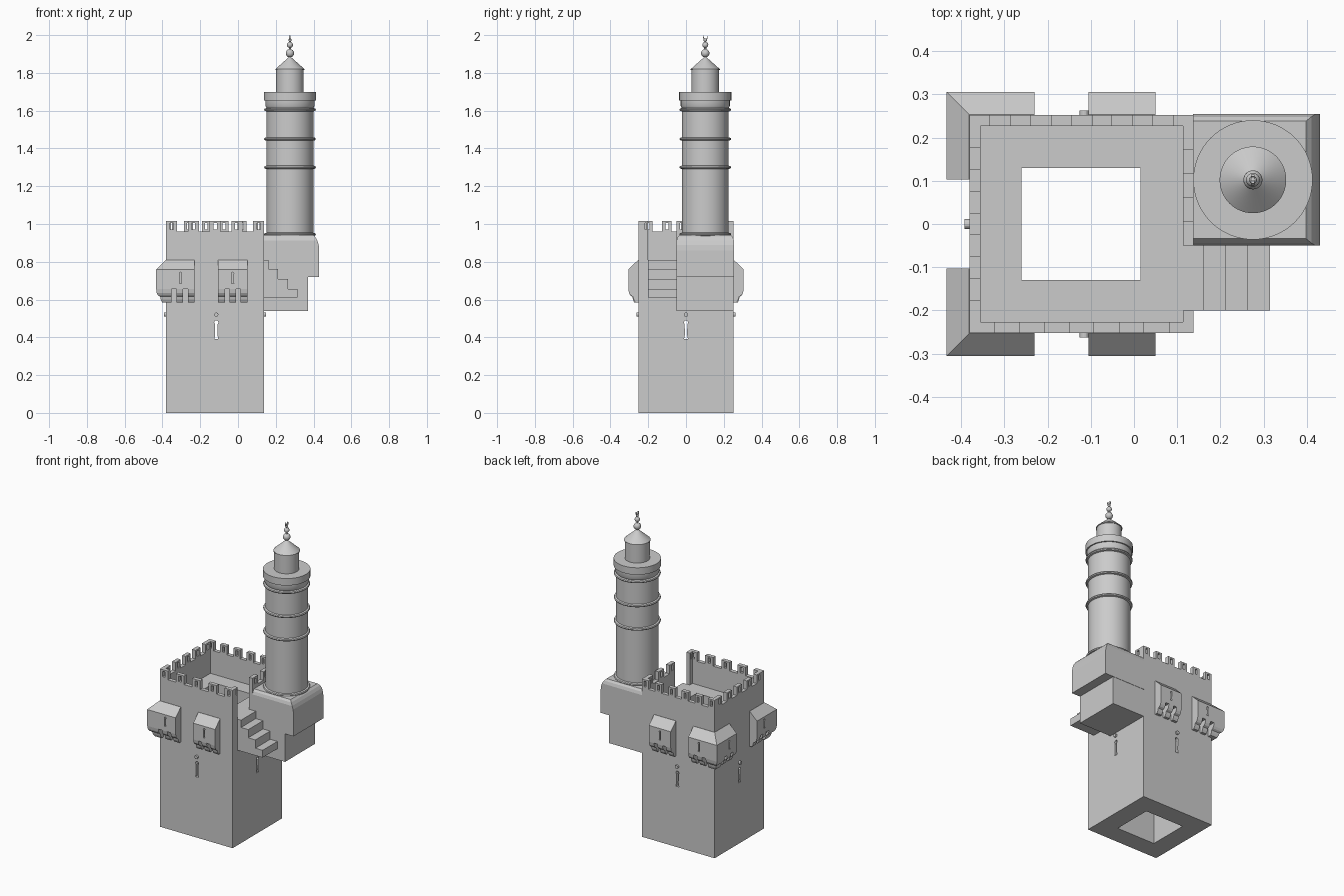
import bpy, bmesh, math

if "Cube" in bpy.data.objects:
    bpy.data.objects.remove(bpy.data.objects["Cube"])

XL, XR, YW, FLOOR, PAR, TOP = -0.38, 0.138, 0.252, 0.81, 0.96, 1.015


def make(name, bm):
    bmesh.ops.recalc_face_normals(bm, faces=bm.faces)
    me = bpy.data.meshes.new(name)
    bm.to_mesh(me)
    bm.free()
    ob = bpy.data.objects.new(name, me)
    bpy.context.collection.objects.link(ob)
    return ob


def loft(name, sections):
    """Skin a stack of closed 3D sections, capped at both ends."""
    bm = bmesh.new()
    rings = [[bm.verts.new(p) for p in s] for s in sections]
    n = len(rings[0])
    for a, b in zip(rings, rings[1:]):
        for i in range(n):
            j = (i + 1) % n
            bm.faces.new((a[i], a[j], b[j], b[i]))
    bm.faces.new(rings[0])
    bm.faces.new(rings[-1])
    return make(name, bm)


def prism(name, pts, axis, a, b):
    """Extrude a 2D profile along x or y; profile is (other axis, z)."""
    put = (lambda p, t: (t, p[0], p[1])) if axis == 'x' else (lambda p, t: (p[0], t, p[1]))
    return loft(name, [[put(p, t) for p in pts] for t in (a, b)])


def rect(x0, x1, y0, y1, z):
    return [(x0, y0, z), (x1, y0, z), (x1, y1, z), (x0, y1, z)]


def box(name, x0, x1, y0, y1, z0, z1):
    return loft(name, [rect(x0, x1, y0, y1, z0), rect(x0, x1, y0, y1, z1)])


def lathe(name, prof, cx, cy, n=64):
    ob = loft(name, [[(cx + r * math.cos(2 * math.pi * i / n),
                       cy + r * math.sin(2 * math.pi * i / n), z) for i in range(n)]
                     for r, z in prof])
    smooth(ob)
    return ob


def smooth(ob):
    bpy.ops.object.select_all(action='DESELECT')
    ob.select_set(True)
    bpy.context.view_layer.objects.active = ob
    bpy.ops.object.shade_smooth_by_angle(angle=math.radians(30))


def cut(ob, cutter):
    m = ob.modifiers.new("cut", 'BOOLEAN')
    m.operation, m.solver, m.object = 'DIFFERENCE', 'EXACT', cutter
    bpy.context.view_layer.update()
    me = bpy.data.meshes.new_from_object(ob.evaluated_get(bpy.context.evaluated_depsgraph_get()))
    ob.modifiers.clear()
    ob.data = me
    bpy.data.objects.remove(cutter)


def keyhole(c, z0, z1, w, r):
    """Slit with a round head and a flared foot."""
    head = [(c + r * math.sin(a), z1 - r - r * math.cos(a))
            for a in [math.radians(40 + 280 * i / 10) for i in range(11)]]
    return [(c - r, z0), (c + r, z0), (c + w, z0 + 2 * r), *head, (c - w, z0 + 2 * r)]


# Hollow tower with arrow loops through all four walls
tower = box("tower", XL, XR, -YW, YW, 0, FLOOR)
cut(tower, box("shaft_cut", -0.26, 0.015, -0.13, 0.13, -0.1, 1))
cut(tower, prism("loop_cut_y", keyhole(-0.115, 0.39, 0.49, 0.006, 0.011), 'y', -0.5, 0.5))
cut(tower, prism("loop_cut_x", keyhole(0, 0.39, 0.49, 0.006, 0.011), 'x', -0.6, 0.5))

# Round pegs above the loops
N = 16
ring = [(0.011 * math.cos(2 * math.pi * i / N), 0.52 + 0.011 * math.sin(2 * math.pi * i / N)) for i in range(N)]
for s in (-1, 1):
    prism("wall_peg", [(x - 0.115, z) for x, z in ring], 'y', s * 0.24, s * 0.263)
prism("wall_peg", ring, 'x', -0.392, -0.37)
prism("wall_peg", ring, 'x', 0.13, 0.148)

# Parapet walls with slitted merlons
T = 0.025


def parapet(axis, a, b, w0, w1, n):
    def blk(name, u0, u1, z0, z1):
        if axis == 'x':
            box(name, u0, u1, w0, w1, z0, z1)
        else:
            box(name, w0, w1, u0, u1, z0, z1)
    blk("parapet", a, b, FLOOR, PAR)
    w = (b - a) / (2 * n - 1)
    for i in range(n):
        u = a + 2 * i * w
        g = w * 0.34
        blk("merlon_post", u, u + g, PAR, TOP)
        blk("merlon_post", u + w - g, u + w, PAR, TOP)
        blk("merlon_sill", u + g, u + w - g, PAR, PAR + 0.01)
        blk("merlon_cap", u + g, u + w - g, TOP - 0.01, TOP)


parapet('x', XL, XR, -YW, -YW + T, 5)
parapet('x', XL, XR, YW - T, YW, 6)
parapet('y', -YW + T, YW - T, XL, XL + T, 5)
parapet('y', -YW + T, -0.2, XR - T, XR, 1)
parapet('y', -0.05, YW - T, XR - T, XR, 3)

# Overhanging bays with corbels, front and back
BAY = [(0.655, 0.053), (0.76, 0.053), (0.81, 0.001)]
CORBEL = [(0, 0.585), (0.022, 0.585), (0.029, 0.60), (0.032, 0.615), (0.043, 0.622),
          (0.05, 0.635), (0.053, 0.655), (0, 0.655)]
for s in (-1, 1):
    mid = loft("middle_bay", [rect(-0.105, 0.05, s * (YW + d), s * 0.24, z) for z, d in BAY])
    corner = loft("corner_bay", [[(XL - d, s * (YW + d), z), (-0.23, s * (YW + d), z),
                                  (-0.23, s * 0.24, z), (-0.37, s * 0.24, z),
                                  (-0.37, s * 0.103, z), (XL - d, s * 0.103, z)] for z, d in BAY])
    # Slits carved in the bay faces
    for ob, x in ((mid, -0.028), (corner, -0.305)):
        cut(ob, prism("slit_cut", keyhole(x, 0.685, 0.745, 0.003, 0.006), 'y', s * 0.285, s * 0.35))
    cut(corner, prism("slit_cut", keyhole(s * 0.178, 0.685, 0.745, 0.003, 0.006), 'x', -0.5, -0.413))
    # Corbels below
    for x in (-0.087, -0.028, 0.032):
        prism("corbel", [(s * (YW - 0.01 + d * 1.19), z) for d, z in CORBEL], 'x', x - 0.018, x + 0.018)
    for k in (0.0, 0.06):
        x = -0.308 + k
        prism("corbel", [(s * (YW - 0.01 + d * 1.19), z) for d, z in CORBEL], 'x', x - 0.018, x + 0.018)
        y = s * (0.181 - k)
        prism("corbel", [(XL + 0.01 - d * 1.19, z) for d, z in CORBEL], 'y', y - 0.018, y + 0.018)
    loft("corner_corbel", [[(XL - d, s * (YW + d), z), (-0.353, s * (YW + d), z),
                            (-0.353, s * 0.225, z), (XL - d, s * 0.225, z)]
                           for d, z in CORBEL[1:-1]])

# Stair beside the turret base
prism("stairs", [(XR - 0.01, 0.61), (0.315, 0.61), (0.315, 0.657), (0.264, 0.657), (0.264, 0.71),
                 (0.213, 0.71), (0.213, 0.763), (0.162, 0.763), (0.162, FLOOR), (XR - 0.01, FLOOR)],
      'y', -0.2, -0.045)

# Turret base: lower support and rounded upper block
box("base_support", 0.13, 0.37, -0.05, YW, 0.54, 0.73)
loft("turret_base", [rect(0.137, x, -0.05 + c, YW + 0.002 - c, z) for z, x, c in (
    (0.72, 0.43, 0), (0.86, 0.43, 0), (0.89, 0.427, 0), (0.912, 0.42, 0),
    (0.93, 0.41, 0.006), (0.942, 0.398, 0.016))])

# Round turret with raised bands
CX, CY = 0.275, 0.102
prof = [(0.124, 0.92)]
for z in (0.945, 1.30, 1.45, 1.605):
    prof += [(0.124, z - 0.009), (0.134, z - 0.006), (0.137, z), (0.134, z + 0.006), (0.124, z + 0.009)]
prof += [(0.13, 1.625), (0.13, 1.655), (0.138, 1.655), (0.138, 1.70), (0.075, 1.70)]
lathe("turret", prof, CX, CY)
lathe("turret_lantern", [(0.073, 1.69), (0.073, 1.815), (0.077, 1.815), (0.077, 1.82), (0.004, 1.885)], CX, CY)

# Finial: stacked balls on a rod, with a crescent
lathe("finial_rod", [(0.006, 1.87), (0.005, 1.98)], CX, CY, 16)
for z, r in ((1.904, 0.022), (1.948, 0.016), (1.974, 0.009)):
    lathe("finial_ball", [(max(r * math.sin(math.pi * i / 12), 0.0005), z - r * math.cos(math.pi * i / 12))
                          for i in range(13)], CX, CY, 24)
arc = [math.radians(130 + 280 * i / 16) for i in range(17)]
outer = [(CY + 0.013 * math.cos(a), 1.988 + 0.013 * math.sin(a)) for a in arc]
inner = [(CY + 0.001 + 0.0095 * math.cos(a), 1.9915 + 0.0095 * math.sin(a)) for a in reversed(arc[1:-1])]
prism("finial_crescent", outer + inner, 'x', CX - 0.004, CX + 0.004)
